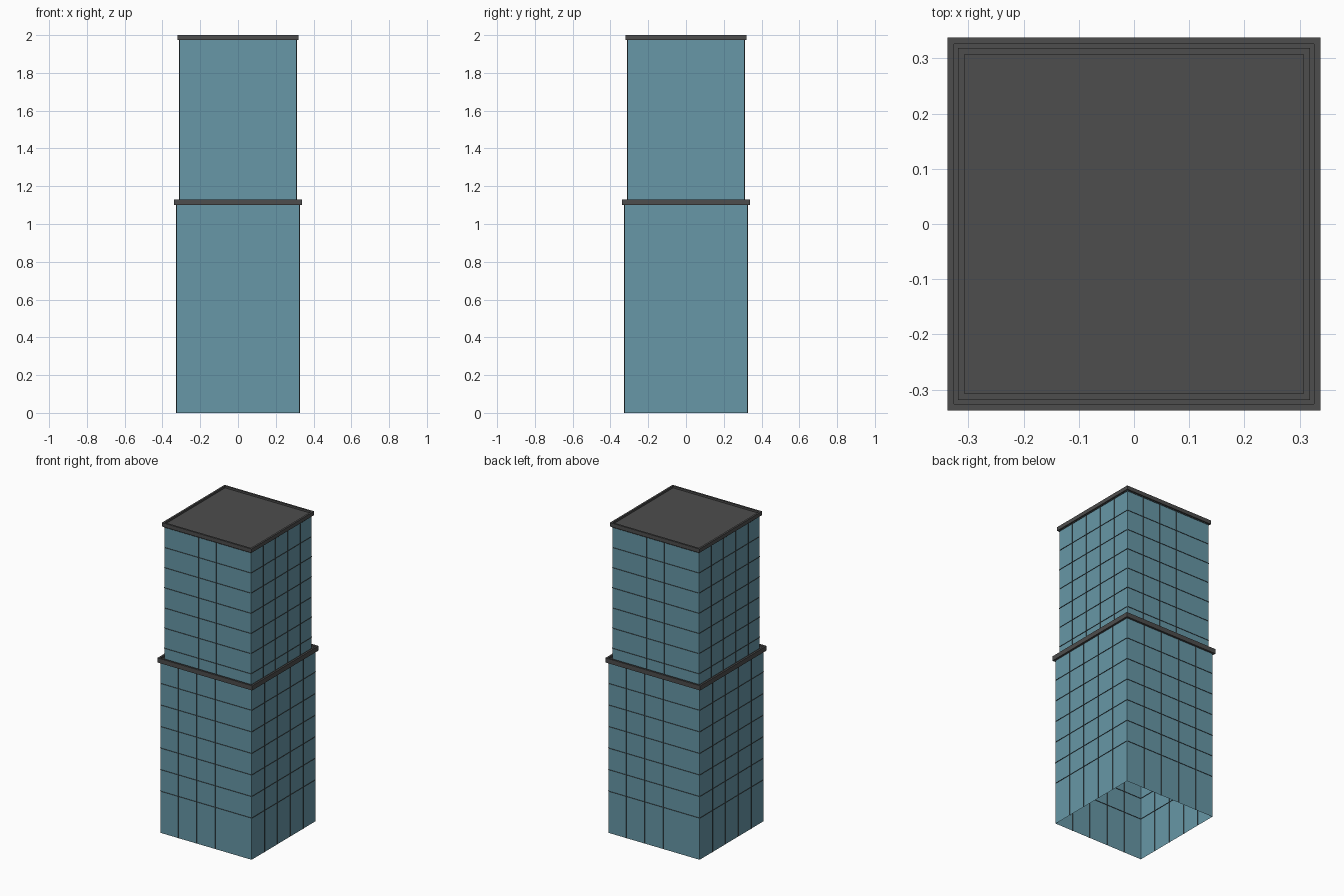
import bpy, bmesh
from mathutils import Matrix
from math import radians

if "Cube" in bpy.data.objects:
    bpy.data.objects.remove(bpy.data.objects["Cube"])


def material(name, rgb):
    m = bpy.data.materials.new(name)
    m.diffuse_color = (*rgb, 1)
    m.use_nodes = True
    m.node_tree.nodes["Principled BSDF"].inputs["Base Color"].default_value = m.diffuse_color
    return m


glass = material("blue_glass", (0.135, 0.31, 0.385))
roof_grey = material("roof_grey", (0.074, 0.074, 0.074))
frame_dark = material("frame_dark", (0.055, 0.045, 0.042))


def finish(bm, name, mat):
    me = bpy.data.meshes.new(name)
    bm.to_mesh(me)
    bm.free()
    me.materials.append(mat)
    ob = bpy.data.objects.new(name, me)
    bpy.context.collection.objects.link(ob)
    return ob


def quad(bm, pts, turn):
    bm.faces.new([bm.verts.new(turn @ Matrix.Translation(p).to_translation()) for p in pts])


TURNS = [Matrix.Rotation(radians(90 * i), 3, 'Z') for i in range(4)]


def walls(name, r, z0, z1):
    # four glass walls, open above and below
    bm = bmesh.new()
    for t in TURNS:
        quad(bm, [(-r, -r, z0), (r, -r, z0), (r, -r, z1), (-r, -r, z1)], t)
    bmesh.ops.remove_doubles(bm, verts=bm.verts, dist=1e-5)
    finish(bm, name, glass)


def fins(name, r, z0, z1, columns, rows, out=0.004, inn=0.004):
    # paper-thin glazing fins standing edge-on through each wall
    bm = bmesh.new()
    a, b = -r - out, -r + inn
    for t in TURNS:
        for x in columns:
            quad(bm, [(x, a, z0), (x, b, z0), (x, b, z1), (x, a, z1)], t)
        for z in rows:
            quad(bm, [(-r, a, z), (r, a, z), (r, b, z), (-r, b, z)], t)
    finish(bm, name, frame_dark)


def roof(name, r, rim, z0, z1, depth):
    # slab with a raised parapet rim
    bm = bmesh.new()
    bmesh.ops.create_cube(bm, size=1)
    for v in bm.verts:
        v.co = (v.co.x * 2 * r, v.co.y * 2 * r, z0 if v.co.z < 0 else z1)
    bm.normal_update()
    top = max(bm.faces, key=lambda f: f.calc_center_median().z)
    bmesh.ops.inset_region(bm, faces=[top], thickness=rim)
    floor = bmesh.ops.extrude_discrete_faces(bm, faces=[top])["faces"][0]
    for v in floor.verts:
        v.co.z -= depth
    finish(bm, name, roof_grey)


# lower tower
walls("lower_glass_walls", 0.325, 0, 1.10)
fins("lower_glazing_fins", 0.325, 0, 1.10,
     [0.131 * k for k in (-1.5, -0.5, 0.5, 1.5)],
     [0.27 + 0.139 * k for k in range(6)])
roof("lower_parapet_roof", 0.338, 0.017, 1.10, 1.13, 0.012)

# upper tower
walls("upper_glass_walls", 0.309, 1.115, 1.98)
fins("upper_glazing_fins", 0.309, 1.118, 1.975,
     [0.126 * k for k in (-1.5, -0.5, 0.5, 1.5)],
     [1.19 + 0.13 * k for k in range(7)])
roof("upper_parapet_roof", 0.319, 0.017, 1.975, 2.0, 0.012)
